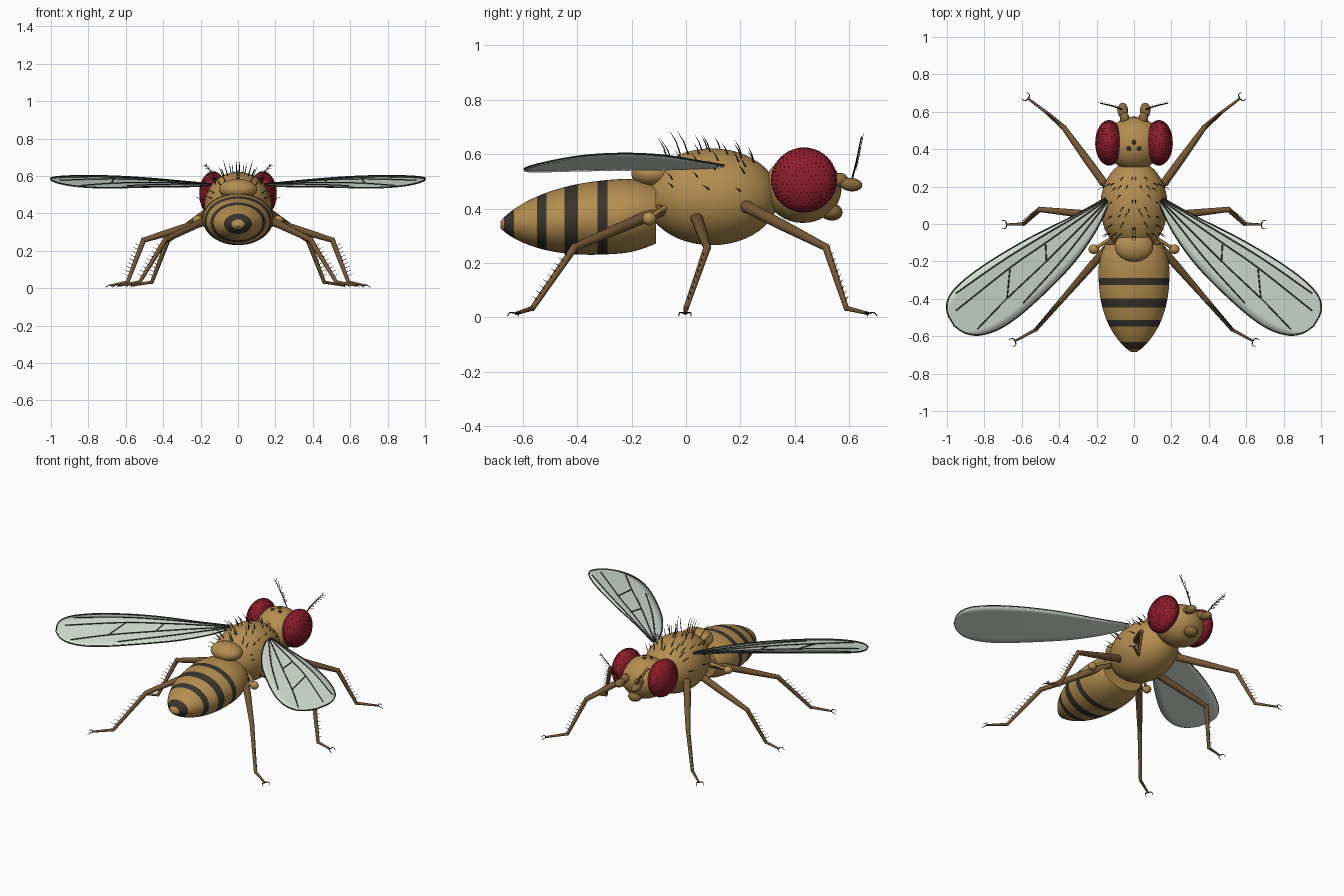
import bpy, bmesh, math, random
from mathutils import Vector, Matrix

random.seed(4)
cube = bpy.data.objects.get("Cube")
if cube:
    bpy.data.objects.remove(cube)
made = []


def material(name, rgb):
    m = bpy.data.materials.new(name)
    m.use_nodes = True
    m.diffuse_color = (*rgb, 1)
    node = m.node_tree.nodes["Principled BSDF"]
    node.inputs["Base Color"].default_value = (*rgb, 1)
    node.inputs["Roughness"].default_value = 0.6
    return m


TAN = material("tan_body", (0.46, 0.27, 0.08))
BAND = material("dark_band", (0.042, 0.034, 0.025))
LEG = material("brown_leg", (0.18, 0.095, 0.036))
HORN = material("light_brown", (0.26, 0.145, 0.05))
RED = material("eye_red", (0.28, 0.013, 0.026))
DOT = material("eye_dot_dark_red", (0.10, 0.006, 0.012))
WING = material("wing_grey", (0.68, 0.75, 0.68))
VEIN = material("vein_dark", (0.042, 0.05, 0.036))
BLACK = material("bristle_black", (0.01, 0.009, 0.008))


def finish(name, bm, mats, mirror=False, thickness=0):
    me = bpy.data.meshes.new(name)
    bm.to_mesh(me)
    bm.free()
    ob = bpy.data.objects.new(name, me)
    bpy.context.collection.objects.link(ob)
    for m in mats:
        me.materials.append(m)
    if thickness:
        ob.modifiers.new("thickness", "SOLIDIFY").thickness = thickness
    if mirror:
        mod = ob.modifiers.new("mirror", "MIRROR")
        mod.use_mirror_merge = False
    made.append(ob)
    return ob


def ball(bm, center, radii, segments=32, tilt=0):
    mat = Matrix.Translation(center) @ Matrix.Rotation(tilt, 4, "X") @ Matrix.Diagonal((*radii, 1))
    bmesh.ops.create_uvsphere(bm, u_segments=segments, v_segments=segments // 2, radius=1, matrix=mat)


def tube(bm, pts, radii, sides=6):
    """Sweep a round section along a path, closed at both ends."""
    pts = [Vector(p) for p in pts]
    rings = []
    for i, p in enumerate(pts):
        t = (pts[min(i + 1, len(pts) - 1)] - pts[max(i - 1, 0)]).normalized()
        u = t.cross(Vector((0, 0, 1)) if abs(t.z) < 0.95 else Vector((1, 0, 0))).normalized()
        v = t.cross(u)
        angles = [math.tau * k / sides for k in range(sides)]
        rings.append([bm.verts.new(p + radii[i] * (u * math.cos(a) + v * math.sin(a))) for a in angles])
    for a, b in zip(rings, rings[1:]):
        for k in range(sides):
            bm.faces.new((a[k], a[(k + 1) % sides], b[(k + 1) % sides], b[k]))
    bm.faces.new(rings[0][::-1])
    bm.faces.new(rings[-1])


def bristle(bm, base, direction, length, radius=0.003):
    base, d = Vector(base), Vector(direction).normalized()
    bend = Vector((0, -0.12 * length, 0))
    tube(bm, [base, base + d * length * 0.55, base + d * length + bend], [radius, radius * 0.75, 0.0004], 5)


def smooth_path(pts, steps=6):
    """Catmull-Rom curve through the points."""
    pts = [Vector(p) for p in pts]
    pts = [2 * pts[0] - pts[1]] + pts + [2 * pts[-1] - pts[-2]]
    out = []
    for a, b, c, d in zip(pts, pts[1:], pts[2:], pts[3:]):
        for k in range(steps):
            t = k / steps
            out.append(0.5 * (2 * b + (c - a) * t + (2 * a - 5 * b + 4 * c - d) * t * t
                              + (3 * b - a - 3 * c + d) * t ** 3))
    return out + [pts[-2]]


# Body masses
T_CENTER, T_RADII = Vector((0, 0.095, 0.443)), Vector((0.18, 0.245, 0.178))
for name, center, radii in (("thorax", T_CENTER, T_RADII),
                            ("scutellum", (0, -0.12, 0.528), (0.103, 0.081, 0.056)),
                            ("head", (0, 0.43, 0.475), (0.15, 0.142, 0.128))):
    bm = bmesh.new()
    ball(bm, center, radii, 48)
    finish(name, bm, [TAN])

# Abdomen: oval rings along the body, banded by position
bands = [(-0.67, -0.632), (-0.548, -0.513), (-0.447, -0.397), (-0.325, -0.288)]
stations = sorted({-0.69 + 0.58 * (k / 30) ** 1.3 for k in range(1, 31)} | {e for b in bands for e in b})


def girth(y):
    u = (y + 0.25) / (0.44 if y < -0.25 else 0.14)
    return 0.137 * (1 - abs(u) ** 2.4) ** 0.75 if u < 0 else 0.137 - 0.028 * u * u


bm = bmesh.new()
rings = []
for y in stations:
    r, zc = girth(y), 0.34 + (y + 0.69) * 0.07
    rings.append([bm.verts.new((1.385 * r * math.cos(a), y, zc + r * math.sin(a)))
                  for a in (math.tau * k / 48 for k in range(48))])
for y0, y1, a, b in zip(stations, stations[1:], rings, rings[1:]):
    dark = any(lo < (y0 + y1) / 2 < hi for lo, hi in bands)
    for k in range(48):
        j = (k + 1) % 48
        bm.faces.new((a[k], a[j], b[j], b[k])).material_index = int(dark)
bm.faces.new(rings[0])
bm.faces.new(rings[-1])
bmesh.ops.recalc_face_normals(bm, faces=bm.faces[:])
finish("abdomen", bm, [TAN, BAND])

# Compound eyes with a dot for every facet
E_CENTER, E_RADII = Vector((0.133, 0.434, 0.505)), Vector((0.074, 0.121, 0.119))
bm = bmesh.new()
ball(bm, E_CENTER, E_RADII, 48)
finish("eyes", bm, [RED], True)
grid = bmesh.new()
bmesh.ops.create_icosphere(grid, subdivisions=4, radius=1)
bm = bmesh.new()
for v in grid.verts:
    p = E_CENTER + v.co * E_RADII
    n = Vector([v.co[i] / E_RADII[i] for i in range(3)]).normalized()
    tube(bm, [p - n * 0.002, p + n * 0.001], [0.0027, 0.0022])
grid.free()
finish("eye_facets", bm, [DOT], True)

# Three simple eyes on the crown
bm = bmesh.new()
for x, y, z in ((0, 0.437, 0.601), (0.027, 0.404, 0.598), (-0.027, 0.404, 0.598)):
    ball(bm, (x, y, z), (0.012, 0.012, 0.009), 16)
finish("ocelli", bm, [BAND])

# Mouth and antennae
bm = bmesh.new()
ball(bm, (0, 0.533, 0.389), (0.045, 0.043, 0.033), 24, -0.2)
finish("proboscis", bm, [HORN])
bm = bmesh.new()
ball(bm, (0.05, 0.565, 0.505), (0.026, 0.032, 0.026), 20)
ball(bm, (0.06, 0.607, 0.488), (0.028, 0.042, 0.025), 20, -0.1)
finish("antennae", bm, [HORN], True)
bm = bmesh.new()
arista = smooth_path([(0.06, 0.61, 0.505), (0.105, 0.627, 0.575), (0.18, 0.645, 0.665)])
tube(bm, arista, [0.004 - 0.0025 * k / len(arista) for k in range(len(arista))])
for p in arista[3:-1]:
    for d in ((0.2, 0.6, 1), (1, 0.5, 0.3)):
        bristle(bm, p, d, 0.03, 0.0015)
finish("aristae", bm, [BLACK], True)

# Wings: a gently arched sheet between leading and trailing edge
ROOT = Vector((0.145, 0.13, 0.555))
ALONG, ACROSS = Vector((0.755, -0.654, 0)), Vector((0.654, 0.755, 0))


def on_wing(p, lift=0):
    s, n = p[0], p[1]
    z = 0.19 * n + 0.016 * math.sin(math.pi * s / 1.1) + lift
    return ROOT + ALONG * s + ACROSS * n + Vector((0, 0, z))


lead = smooth_path([(0, 0.012), (0.2, 0.054), (0.45, 0.117), (0.7, 0.162), (0.88, 0.175),
                    (0.985, 0.157), (1.04, 0.105), (1.06, 0.025)])
trail = smooth_path([(0, -0.02), (0.16, -0.09), (0.38, -0.143), (0.67, -0.163), (0.86, -0.152),
                     (0.98, -0.108), (1.04, -0.045), (1.06, 0.025)])
bm = bmesh.new()
cols = [[bm.verts.new(on_wing(a.lerp(b, k / 8))) for k in range(9)] for a, b in zip(lead[:-1], trail[:-1])]
tip = bm.verts.new(on_wing(lead[-1]))
for a, b in zip(cols, cols[1:]):
    for k in range(8):
        bm.faces.new((a[k], a[k + 1], b[k + 1], b[k]))
for k in range(8):
    bm.faces.new((cols[-1][k], cols[-1][k + 1], tip))
bm.normal_update()
for f in bm.faces:
    if f.normal.z < 0:
        f.normal_flip()
finish("wings", bm, [WING], True, 0.004)

# Wing veins
bm = bmesh.new()
rim = lead + trail[-2::-1]
veins = [smooth_path(v) for v in (
    [(0, 0.005), (0.4, 0.08), (0.65, 0.12), (0.94, 0.15)],
    [(0, 0), (0.4, 0.04), (0.63, 0.064), (1.0, 0.08)],
    [(0, -0.005), (0.46, -0.037), (0.75, -0.05), (0.98, -0.07)],
    [(0, -0.01), (0.38, -0.085), (0.7, -0.125)],
    [(0.4, 0.04), (0.46, -0.037)],
    [(0.63, 0.064), (0.75, -0.05)])]
for v in [rim] + veins:
    tube(bm, [on_wing(p, 0.002) for p in v], [0.0034] * len(v))
finish("wing_veins", bm, [VEIN], True)

# Balancers behind the wings
bm = bmesh.new()
tube(bm, [(0.09, -0.06, 0.41), (0.16, -0.10, 0.39), (0.215, -0.135, 0.363)], [0.011, 0.009, 0.009], 10)
ball(bm, (0.215, -0.135, 0.363), (0.028, 0.026, 0.025), 20)
finish("halteres", bm, [TAN], True)

# Legs: hip, knee, ankle, toe
legs = {
    "front": ((0.165, 0.225, 0.405), (0.375, 0.515, 0.257), (0.46, 0.59, 0.033), (0.565, 0.67, 0.014)),
    "middle": ((0.145, 0.04, 0.365), (0.505, 0.078, 0.257), (0.59, 0.0, 0.033), (0.68, -0.003, 0.014)),
    "rear": ((0.12, -0.10, 0.39), (0.39, -0.41, 0.257), (0.525, -0.565, 0.033), (0.635, -0.625, 0.014)),
}
for name, joints in legs.items():
    hip, knee, ankle, toe = map(Vector, joints)
    bm = bmesh.new()
    ball(bm, hip, (0.024, 0.024, 0.024), 20)
    tube(bm, [hip, hip.lerp(knee, 0.4), knee], [0.022, 0.021, 0.014], 12)
    tube(bm, [knee, ankle], [0.014, 0.01], 12)
    tube(bm, [ankle, toe], [0.009, 0.006], 10)
    ball(bm, knee, (0.015, 0.015, 0.015), 12)
    ball(bm, ankle, (0.0105, 0.0105, 0.0105), 12)
    finish(name + "_legs", bm, [LEG], True)

    # Claws and shin bristles
    bm = bmesh.new()
    out = (toe - ankle)
    out.z = 0
    out.normalize()
    side = Vector((-out.y, out.x, 0))
    for s in (-1, 1):
        claw = smooth_path([toe, toe + side * s * 0.02 + out * 0.008 + Vector((0, 0, 0.003)),
                            toe + side * s * 0.022 + out * 0.028 - Vector((0, 0, 0.01))], 4)
        tube(bm, claw, [0.0036 - 0.0003 * k for k in range(len(claw))])
    for k in range(9):
        p = knee.lerp(ankle, 0.15 + 0.09 * k)
        bristle(bm, p, out + Vector((0, 0, 0.45)), 0.04, 0.0018)
    finish(name + "_leg_claws_and_bristles", bm, [BLACK], True)

# Back bristles in rows over the thorax, leaning backwards
bm = bmesh.new()
for angle, count in ((8, 7), (25, 7), (42, 6), (60, 4), (76, 3)):
    for k in range(count):
        y = -0.07 + 0.34 * (k + 0.3) / count + random.uniform(-0.02, 0.02)
        a = math.radians(angle + random.uniform(-7, 7))
        c = math.sqrt(1 - ((y - T_CENTER.y) / T_RADII.y) ** 2)
        n = Vector((math.sin(a), 0, math.cos(a)))
        base = Vector((0, y, T_CENTER.z)) + n * c * 0.177
        length = random.uniform(0.04, 0.065) + (0.04 if y < 0.03 and angle < 50 else 0)
        bristle(bm, base, n + Vector((0, -0.4, 0.2)), length, 0.0026)
finish("back_bristles", bm, [BLACK], True)

# Smooth shading with crisp edges
bpy.ops.object.select_all(action="DESELECT")
for ob in made:
    ob.select_set(True)
bpy.context.view_layer.objects.active = made[0]
bpy.ops.object.shade_smooth_by_angle(angle=math.radians(40))
